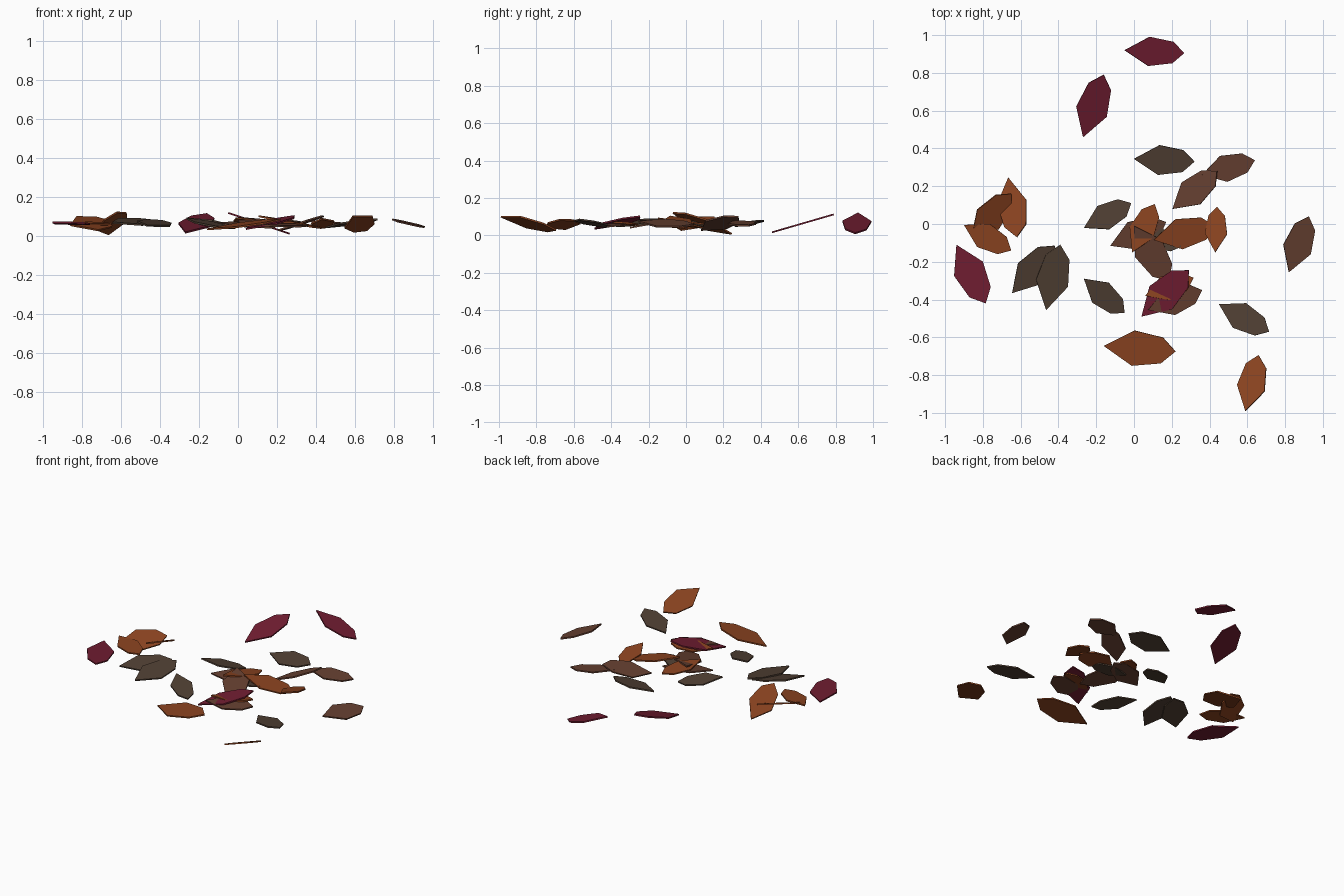
import bpy
from mathutils import Vector

# colours of the fallen leaves
COLORS = {
    "crimson": (0.16, 0.012, 0.03, 1),
    "orange": (0.25, 0.055, 0.014, 1),
    "brown": (0.13, 0.05, 0.03, 1),
    "dark": (0.08, 0.05, 0.033, 1),
}
MATS = {}
for key, rgba in COLORS.items():
    MATS[key] = bpy.data.materials.new(key + "_leaf")
    MATS[key].diffuse_color = rgba

THICK = 0.009
# half outline: (fraction from tip to blunt end, half width / length)
OUTLINE = [(0, 0), (0.41, 0.245), (0.81, 0.18), (1, 0), (0.81, -0.18), (0.41, -0.245)]


def leaf(color, tip, end, slope, height=0.064):
    """Six-sided thin leaf from tip to blunt end, lying on a sloped plane."""
    t, e = Vector(tip), Vector(end)
    axis = e - t
    side = Vector((axis.y, -axis.x))
    mid = (t + e) / 2
    g = Vector(slope)
    normal = Vector((-g.x, -g.y, 1)).normalized() * THICK / 2
    pts = []
    for u, w in OUTLINE:
        p = t + axis * u + side * w
        pts.append(Vector((p.x, p.y, height + g.dot(p - mid))))
    n = len(pts)
    verts = [p + normal for p in pts] + [p - normal for p in pts]
    # side runs clockwise of the axis, so reverse the top for outward normals
    faces = [tuple(range(n)), tuple(reversed(range(n, 2 * n)))]
    faces += [(i, i + n, (i + 1) % n + n, (i + 1) % n) for i in range(n)]
    flip = (pts[1] - pts[0]).cross(pts[3] - pts[0]).z < 0
    if flip:
        faces = [tuple(reversed(f)) for f in faces]
    me = bpy.data.meshes.new("leaf")
    me.from_pydata(verts, [], faces)
    me.materials.append(MATS[color])
    ob = bpy.data.objects.new(color + "_leaf", me)
    bpy.context.collection.objects.link(ob)


# crimson leaves
leaf("crimson", (-0.05, 0.92), (0.265, 0.905), (-0.34, 0))
leaf("crimson", (-0.27, 0.46), (-0.16, 0.79), (0, 0.29))
leaf("crimson", (-0.94, -0.11), (-0.785, -0.42), (-0.05, -0.03))
leaf("crimson", (0.04, -0.49), (0.29, -0.245), (0.15, 0.12), 0.068)

# orange leaves
leaf("orange", (-0.665, 0.245), (-0.62, -0.07), (0.35, -0.31))
leaf("orange", (-0.86, -0.07), (-0.65, 0.16), (-0.29, 0.35))
leaf("orange", (-0.90, -0.005), (-0.65, -0.14), (0, 0.06))
leaf("orange", (-0.16, -0.645), (0.22, -0.675), (0.14, 0.1), 0.058)
leaf("orange", (0.59, -0.99), (0.66, -0.695), (0.33, -0.32))
leaf("orange", (0.43, -0.15), (0.44, 0.09), (0.1, -0.2))
leaf("orange", (0.105, -0.085), (0.43, -0.01), (-0.2, 0.05), 0.07)
leaf("orange", (-0.01, -0.15), (0.11, 0.105), (0, -0.12), 0.075)
leaf("orange", (0.06, -0.38), (0.315, -0.285), (0.05, -0.1), 0.062)

# brown leaves
leaf("brown", (0.36, 0.26), (0.64, 0.338), (-0.1, 0.05))
leaf("brown", (0.205, 0.08), (0.44, 0.28), (0.35, -0.05))
leaf("brown", (0.82, -0.255), (0.925, 0.04), (-0.25, 0.03))
leaf("brown", (0.0, -0.01), (0.185, -0.3), (0, 0.18), 0.067)
leaf("brown", (-0.125, -0.115), (0.17, 0.01), (-0.05, 0.1), 0.06)
leaf("brown", (0.075, -0.455), (0.36, -0.35), (-0.05, 0.08), 0.055)

# dark withered leaves
leaf("dark", (0.0, 0.345), (0.32, 0.33), (0.05, 0.18))
leaf("dark", (-0.265, -0.02), (-0.015, 0.11), (-0.1, -0.2))
leaf("dark", (-0.645, -0.365), (-0.42, -0.115), (-0.12, 0.15), 0.072)
leaf("dark", (-0.465, -0.455), (-0.39, -0.11), (-0.12, 0.1), 0.064)
leaf("dark", (-0.265, -0.29), (-0.05, -0.47), (-0.12, 0.13))
leaf("dark", (0.45, -0.425), (0.715, -0.57), (0.1, -0.1))
leaf("dark", (0.03, -0.04), (0.25, -0.12), (0.1, -0.05), 0.06)
